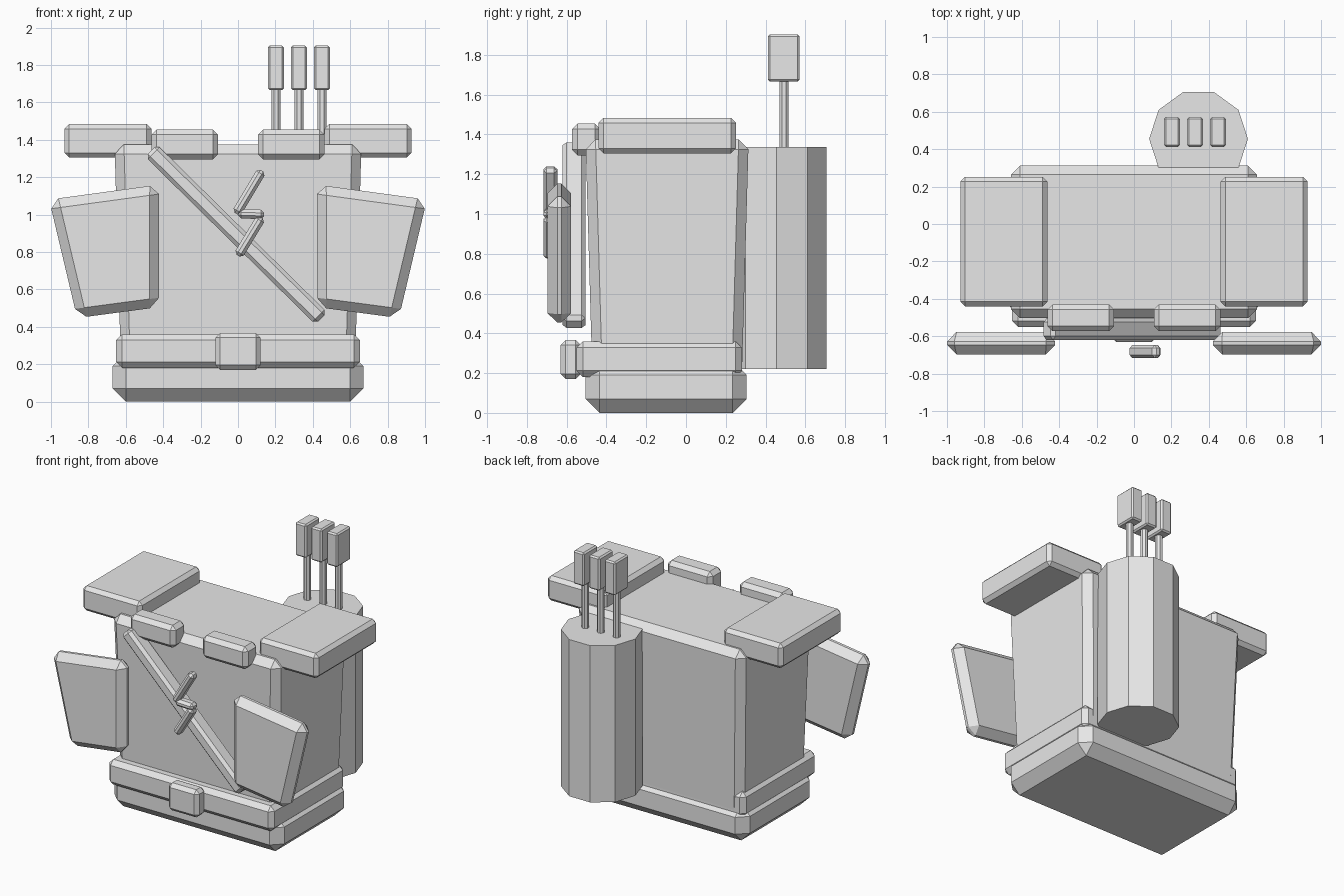
import bpy, bmesh, math
from mathutils import Vector, Matrix

cube = bpy.data.objects.get("Cube")
if cube:
    bpy.data.objects.remove(cube, do_unlink=True)

grey = bpy.data.materials.new("plain grey")
grey.use_nodes = True
colour = (0.8, 0.8, 0.8, 1)
grey.diffuse_color = colour
grey.node_tree.nodes["Principled BSDF"].inputs["Base Color"].default_value = colour


def finish(name, bm, bevel=0):
    """Chamfer the edges, then turn the bmesh into an object."""
    bmesh.ops.recalc_face_normals(bm, faces=bm.faces[:])
    if bevel:
        bmesh.ops.bevel(bm, geom=bm.edges[:], offset=bevel, segments=1,
                        affect='EDGES', clamp_overlap=True)
    mesh = bpy.data.meshes.new(name)
    bm.to_mesh(mesh)
    bm.free()
    mesh.materials.append(grey)
    obj = bpy.data.objects.new(name, mesh)
    bpy.context.collection.objects.link(obj)
    return obj


def box(name, x, y, z, bevel, shrink=0):
    """Box from ranges; shrink pulls in the lower end on all sides."""
    bm = bmesh.new()
    bmesh.ops.create_cube(bm, size=1)
    for v in bm.verts:
        inset = shrink if v.co.z < 0 else 0
        sign = [math.copysign(1, c) for c in v.co]
        v.co = [(a + b) / 2 + c * (b - a) for c, (a, b) in zip(v.co, (x, y, z))]
        v.co.x -= sign[0] * inset
        v.co.y -= sign[1] * inset
    return finish(name, bm, bevel)


def slab(name, outline, y, bevel):
    """Plate with an outline in the front plane and a depth range."""
    bm = bmesh.new()
    face = bm.faces.new([bm.verts.new((px, y[0], pz)) for px, pz in outline])
    made = bmesh.ops.extrude_face_region(bm, geom=[face])["geom"]
    moved = [g for g in made if isinstance(g, bmesh.types.BMVert)]
    bmesh.ops.translate(bm, verts=moved, vec=(0, y[1] - y[0], 0))
    # keep the solid closed at the starting face
    if not face.is_valid:
        bm.faces.new([v for v in bm.verts if v not in moved])
    return finish(name, bm, bevel)


def bar(name, start, end, width, y, bevel):
    """Straight bar between two points of the front plane."""
    a, b = Vector(start), Vector(end)
    d = (b - a).normalized() * width / 2
    n = Vector((-d.y, d.x))
    return slab(name, [a + n, a - n, b - n, b + n], y, bevel)


def prism(name, sides, radius, x, y, z, turn):
    bm = bmesh.new()
    spot = Matrix.Translation((x, y, (z[0] + z[1]) / 2)) @ Matrix.Rotation(turn, 4, 'Z')
    bmesh.ops.create_cone(bm, cap_ends=True, segments=sides, radius1=radius,
                          radius2=radius, depth=z[1] - z[0], matrix=spot)
    return finish(name, bm)


# torso, hip base, belt and buckle
box("torso", (-0.66, 0.66), (-0.505, 0.315), (0.16, 1.375), 0.05, 0.035)
box("hip_base", (-0.67, 0.67), (-0.505, 0.305), (0, 0.26), 0.07)
box("belt", (-0.652, 0.652), (-0.55, 0.282), (0.18, 0.36), 0.032)
box("belt_buckle", (-0.12, 0.12), (-0.63, -0.53), (0.17, 0.367), 0.025)

# paired parts: shoulder pads, collar pads and hanging plates
for side, s in (("left", 1), ("right", -1)):
    def span(a, b):
        return sorted((s * a, s * b))
    box(side + "_shoulder_pad", span(0.463, 0.928), (-0.44, 0.252), (1.305, 1.483), 0.025)
    box(side + "_collar_pad", span(0.106, 0.463), (-0.573, -0.43), (1.295, 1.455), 0.028)
    plate = [(0.422, 1.16), (1.01, 1.08), (0.86, 0.447), (0.422, 0.505)]
    slab(side + "_arm_plate", [(s * px, pz) for px, pz in plate], (-0.697, -0.577), 0.05)

# chest strap with a zigzag emblem
bar("chest_strap", (-0.465, 1.342), (0.445, 0.445), 0.09, (-0.62, -0.505), 0.02)
depth = (-0.717, -0.647)
bar("zigzag_top", (-0.01, 1.005), (0.128, 1.235), 0.052, depth, 0.017)
bar("zigzag_middle", (0, 1.005), (0.14, 1.0), 0.05, depth, 0.017)
bar("zigzag_bottom", (0, 0.78), (0.125, 0.985), 0.052, depth, 0.017)

# quiver on the back with three arrows
prism("quiver", 10, 0.264, 0.345, 0.455, (0.22, 1.337), math.pi / 2)
for i in range(3):
    x = 0.203 + i * 0.123
    prism("arrow_shaft_%d" % (i + 1), 8, 0.025, x, 0.492, (1.25, 1.7), math.pi / 8)
    box("arrow_fletching_%d" % (i + 1), (x - 0.043, x + 0.043), (0.413, 0.571),
        (1.665, 1.903), 0.01)
